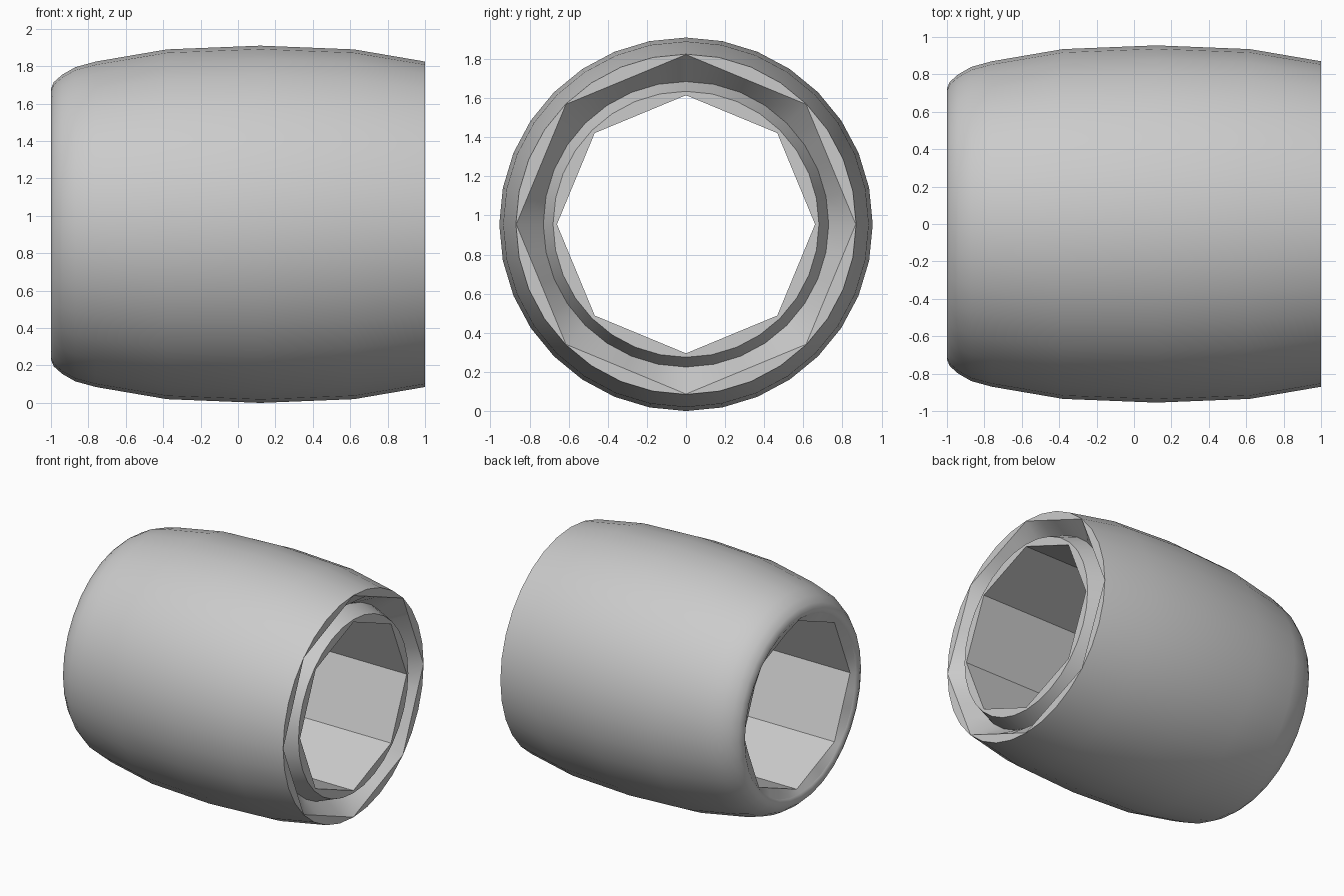
import bpy
import bmesh
import math

SIDES = 32
AXIS_HEIGHT = 0.955

cube = bpy.data.objects.get("Cube")
if cube:
    bpy.data.objects.remove(cube, do_unlink=True)

grey = bpy.data.materials.new("light_grey")
grey.use_nodes = True
colour = (0.6, 0.6, 0.6, 1)
grey.diffuse_color = colour
grey.node_tree.nodes["Principled BSDF"].inputs["Base Color"].default_value = colour


def ring(bm, x, radius, octagonal=False):
    """Ring around the x axis; octagonal rings follow eight straight chords."""
    verts = []
    for i in range(SIDES):
        a = math.tau * i / SIDES
        r = radius
        if octagonal:
            half = math.pi / 8
            r *= math.cos(half) / math.cos(a % (2 * half) - half)
        verts.append(bm.verts.new((x, r * math.cos(a), AXIS_HEIGHT + r * math.sin(a))))
    return verts


def revolve(name, profile, sharp_angle=25):
    bm = bmesh.new()
    rings = [ring(bm, *point) for point in profile]
    for a, b in zip(rings, rings[1:]):
        for i in range(SIDES):
            j = (i + 1) % SIDES
            bm.faces.new((a[i], a[j], b[j], b[i]))
    mesh = bpy.data.meshes.new(name)
    bm.to_mesh(mesh)
    bm.free()
    mesh.materials.append(grey)
    obj = bpy.data.objects.new(name, mesh)
    bpy.context.collection.objects.link(obj)
    bpy.ops.object.select_all(action="DESELECT")
    obj.select_set(True)
    bpy.context.view_layer.objects.active = obj
    bpy.ops.object.shade_smooth_by_angle(angle=math.radians(sharp_angle))
    return obj


# Bulging outer cowl with rounded intake edge
revolve("outer_cowl", [(-0.99, 0.685), (-1, 0.70), (-1, 0.725), (-0.985, 0.76),
                       (-0.94, 0.80), (-0.87, 0.84), (-0.76, 0.87), (-0.38, 0.935),
                       (0.12, 0.955), (0.62, 0.935), (1, 0.87)], 50)

# Rear rim and the faceted inside of the cowl, running into the groove
revolve("rear_rim", [(1, 0.87), (1, 0.868, True), (0.87, 0.73)])

# Tapered core nozzle and its end face
revolve("core_nozzle", [(0.87, 0.73), (1, 0.68), (1, 0.66, True)])

# Eight-sided through duct with a short intake lip
revolve("inner_duct", [(1, 0.66, True), (-0.96, 0.66, True), (-0.99, 0.685)])
